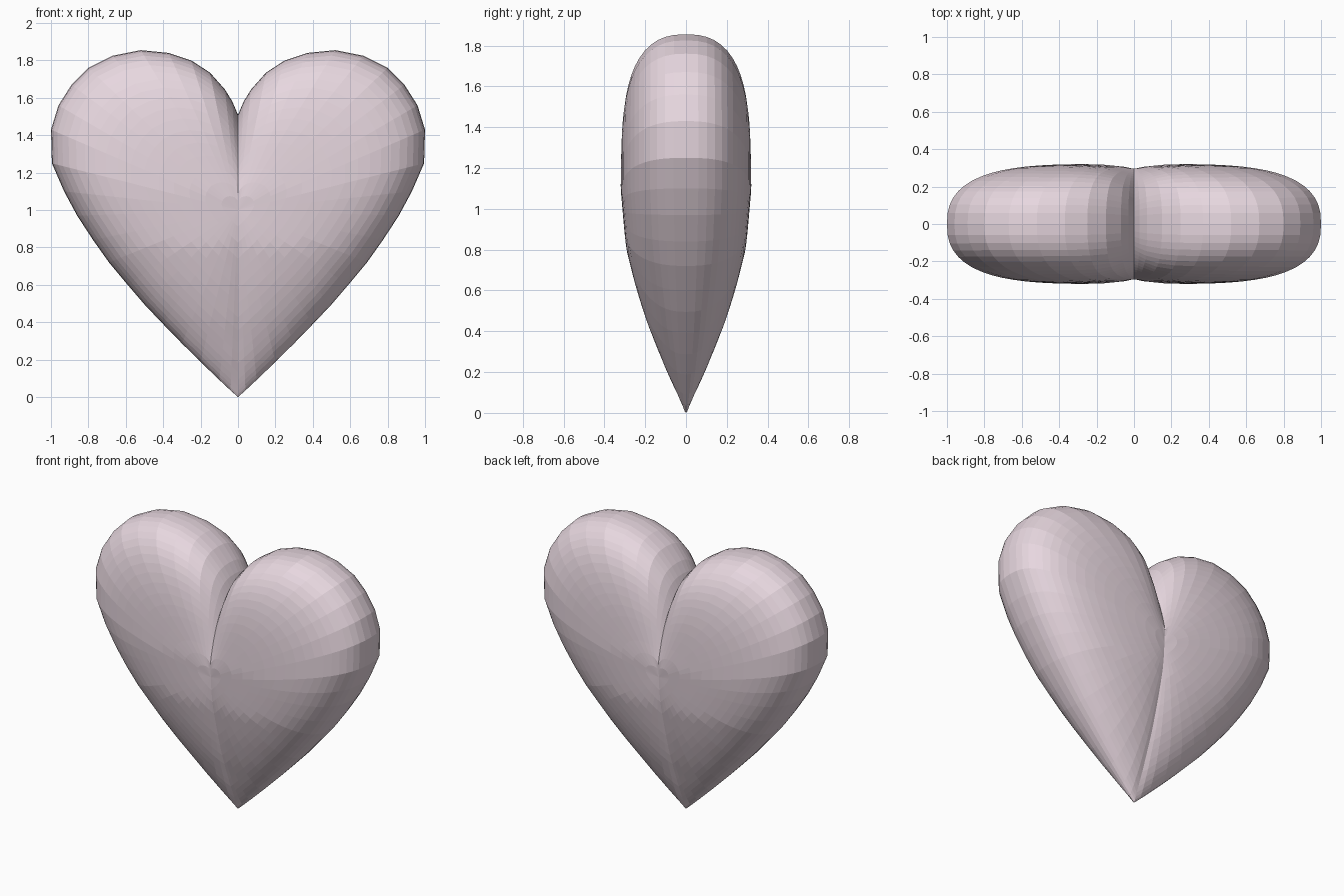
import bpy, bmesh, math

if "Cube" in bpy.data.objects:
    bpy.data.objects.remove(bpy.data.objects["Cube"])

# right half outline, from the cleft round the lobe down to the tip
OUTLINE = [(0, 1.51), (.03, 1.58), (.07, 1.645), (.15, 1.735), (.25, 1.8), (.37, 1.84),
           (.52, 1.855), (.67, 1.825), (.8, 1.76), (.89, 1.67), (.96, 1.56),
           (1, 1.43), (.995, 1.25), (.93, 1.1), (.86, .97), (.775, .84), (.69, .72),
           (.59, .6), (.5, .495), (.4, .39), (.3, .287), (.2, .188), (.1, .092),
           (.04, .036), (0, 0)]
CENTRE_Z = 1.0
RINGS = 18
# half depth by height, and strength of the middle valley by height
DEPTH = [(0, .03), (.1, .09), (.2, .138), (.4, .207), (.6, .256), (.8, .298),
         (1.1, .322), (1.4, .322), (1.9, .315)]
VALLEY = [(0, .28), (.5, .15), (.9, .07), (1.1, .08), (1.5, .35), (1.9, .35)]


def interp(table, v):
    for (a, fa), (b, fb) in zip(table, table[1:]):
        if v <= b:
            return fa + (fb - fa) * max(0, v - a) / (b - a)
    return table[-1][1]


def half_depth(x, z, s):
    rim = max(0, 1 - s ** 4) ** .4
    width = min(.09, .02 + .2 * z)
    valley = 1 - interp(VALLEY, z) * math.exp(-x / width)
    return interp(DEPTH, z) * rim * valley


# puffed half heart: rings shrinking from the outline to the centre, front and back
bm = bmesh.new()
for side in (-1, 1):
    centre = bm.verts.new((0, side * half_depth(0, CENTRE_Z, 0), CENTRE_Z))
    previous = None
    for k in range(1, RINGS + 1):
        s = math.sin(k / RINGS * math.pi / 2)
        ring = []
        for ox, oz in OUTLINE:
            x, z = ox * s, CENTRE_Z + (oz - CENTRE_Z) * s
            y = 0 if k == RINGS else side * half_depth(x, z, s)
            ring.append(bm.verts.new((x, y, z)))
        for i in range(len(ring) - 1):
            if previous is None:
                bm.faces.new((centre, ring[i], ring[i + 1]))
            else:
                bm.faces.new((previous[i], ring[i], ring[i + 1], previous[i + 1]))
        previous = ring
bmesh.ops.remove_doubles(bm, verts=bm.verts, dist=1e-5)
bmesh.ops.recalc_face_normals(bm, faces=bm.faces)

# make sure the open half faces outwards
bm.faces.ensure_lookup_table()
rim_face = max(bm.faces, key=lambda f: f.calc_center_median().x)
if rim_face.normal.x < 0:
    bmesh.ops.reverse_faces(bm, faces=bm.faces)

mesh = bpy.data.meshes.new("heart")
bm.to_mesh(mesh)
bm.free()
heart = bpy.data.objects.new("heart", mesh)
bpy.context.collection.objects.link(heart)

# second lobe
mirror = heart.modifiers.new("mirror", "MIRROR")
mirror.use_axis[0] = True
mirror.merge_threshold = .0001

# pale pink
pink = bpy.data.materials.new("pale_pink")
pink.diffuse_color = (.80, .68, .74, 1)
pink.use_nodes = True
pink.node_tree.nodes["Principled BSDF"].inputs["Base Color"].default_value = pink.diffuse_color
mesh.materials.append(pink)
